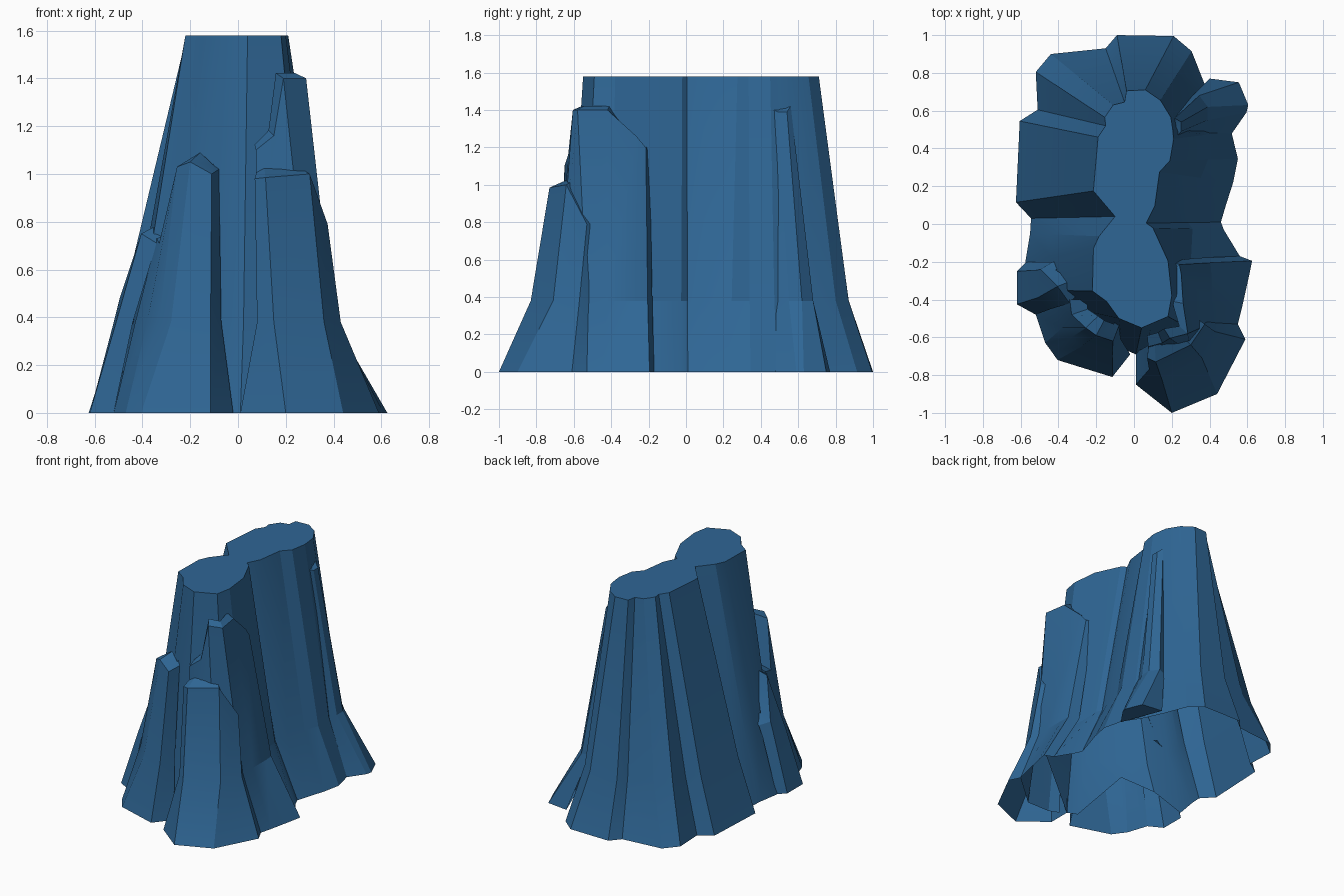
import bpy, bmesh, math
from mathutils import Vector

rock = bpy.data.materials.new("slate blue rock")
rock.diffuse_color = (0.028, 0.133, 0.30, 1)
MID_Z, TOP_Z = 0.38, 1.58


def skin(name, columns, closed=False, cap=False, base=False):
    """Join neighbouring vertical columns of points with quads."""
    bm = bmesh.new()
    cols = [[bm.verts.new(p) for p in c] for c in columns]
    n = len(cols)
    for i in range(n if closed else n - 1):
        a, b = cols[i], cols[(i + 1) % n]
        for k in range(len(a) - 1):
            bm.faces.new((b[k], a[k], a[k + 1], b[k + 1]))
    if cap:
        bm.faces.new([c[-1] for c in reversed(cols)])
    if base:
        bm.faces.new([c[0] for c in cols])
    me = bpy.data.meshes.new(name)
    bm.to_mesh(me)
    bm.free()
    me.materials.append(rock)
    ob = bpy.data.objects.new(name, me)
    bpy.context.collection.objects.link(ob)
    bpy.ops.object.select_all(action='DESELECT')
    ob.select_set(True)
    bpy.context.view_layer.objects.active = ob
    bpy.ops.object.shade_smooth_by_angle(angle=math.radians(20))
    return ob


def buttress(name, columns, target, depth, rise, base=False):
    """Rock slab against the core; its top ledge slopes in towards target."""
    pts = []
    for bx, by, mx, my, tx, ty, tz in columns:
        d = (Vector(target) - Vector((tx, ty))).normalized() * depth
        pts.append([(bx, by, 0), (mx, my, MID_Z), (tx, ty, tz),
                    (tx + d.x, ty + d.y, tz + rise)])
    return skin(name, pts, base=base)


# Core: foot x, y and rim x, y, clockwise from the back
core = [
    (-.09, 1.0, -.04, .705), (.21, .995, .06, .71), (.305, .915, .14, .655),
    (.37, .75, .195, .565), (.44, .60, .205, .50), (.515, .49, .21, .45),
    (.55, .345, .19, .335), (.525, .22, .135, .275), (.485, .095, .11, .095),
    (.46, .01, .065, .005), (.475, -.03, .10, -.02), (.56, -.17, .18, -.195),
    (.50, -.40, .20, -.38), (.38, -.60, .18, -.49), (.01, -.69, .04, -.55),
    (-.06, -.66, -.08, -.50), (-.35, -.50, -.145, -.41),
    (-.53, -.35, -.22, -.355), (-.575, -.20, -.215, -.13),
    (-.55, -.05, -.185, -.065), (-.545, .03, -.10, .04),
    (-.625, .115, -.215, .175), (-.605, .545, -.19, .46),
    (-.51, .605, -.15, .52), (-.52, .805, -.155, .565),
    (-.44, .90, -.11, .63), (-.15, .93, -.05, .645),
]
inset = {11: .68, 12: .5, 17: .38, 18: .38}     # columns set back behind slabs
lifted = {12: .8, 13: .8, 16: .75, 17: .5}      # hidden feet cut short
cols = []
for i, (bx, by, tx, ty) in enumerate(core):
    f = inset.get(i, 0.30 if bx < -.5 else 0.44)    # the left side flares less
    mid = Vector((bx + (tx - bx) * f, by + (ty - by) * f, MID_Z))
    foot = Vector((bx, by, 0)).lerp(mid, lifted.get(i, 0))
    cols.append([foot, mid, (tx, ty, TOP_Z)])
skin("rock_core", cols, closed=True, cap=True)

# Low buttress at front right
buttress("front_right_buttress", [
    (.55, -.53, .39, -.50, .33, -.50, .79), (.59, -.61, .43, -.57, .375, -.53, .79),
    (.44, -.90, .36, -.71, .30, -.64, 1.0), (.20, -1.0, .15, -.83, .115, -.73, .985),
    (.01, -.85, .08, -.77, .07, -.71, .98), (.01, -.68, .08, -.64, .08, -.60, 1.0),
], (.1, -.45), .09, .04)

# Tall slab on the right side
buttress("right_slab", [
    (.56, -.17, .33, -.18, .19, -.195, 1.2), (.625, -.195, .405, -.205, .24, -.215, 1.2),
    (.61, -.27, .41, -.27, .25, -.265, 1.26), (.57, -.45, .41, -.42, .26, -.42, 1.4),
    (.55, -.53, .40, -.53, .285, -.58, 1.4),
    (.30, -.75, .30, -.68, .19, -.605, 1.4), (.12, -.75, .13, -.69, .15, -.63, 1.16),
    (.05, -.72, .08, -.67, .075, -.65, 1.1),
], (.05, -.38), .06, .022)

# Buttress at front left, its left edge stepping down
buttress("front_left_buttress", [
    (-.02, -.69, -.07, -.61, -.08, -.54, 1.02), (-.115, -.81, -.115, -.71, -.11, -.62, 1.0),
    (-.405, -.72, -.28, -.65, -.20, -.59, 1.05), (-.44, -.67, -.33, -.60, -.255, -.55, 1.03),
    (-.47, -.63, -.38, -.55, -.33, -.48, .71), (-.52, -.48, -.43, -.43, -.34, -.40, .73),
], (-.10, -.40), .09, .04)

# Small shoulder on the left
buttress("left_shoulder", [
    (-.57, -.20, -.46, -.20, -.43, -.20, .45), (-.62, -.25, -.52, -.245, -.495, -.24, .48),
    (-.62, -.425, -.51, -.39, -.405, -.33, .75), (-.52, -.48, -.44, -.45, -.34, -.42, .71),
], (-.2, -.25), .08, .04)

# Narrow rib at back right
buttress("back_right_rib", [
    (.515, .475, .36, .46, .215, .45, 1.41), (.595, .59, .39, .55, .25, .49, 1.39),
    (.605, .63, .39, .62, .25, .54, 1.39), (.555, .75, .345, .68, .215, .56, 1.42),
    (.40, .77, .29, .66, .19, .55, 1.42),
], (.1, .5), .05, .03, base=True)
